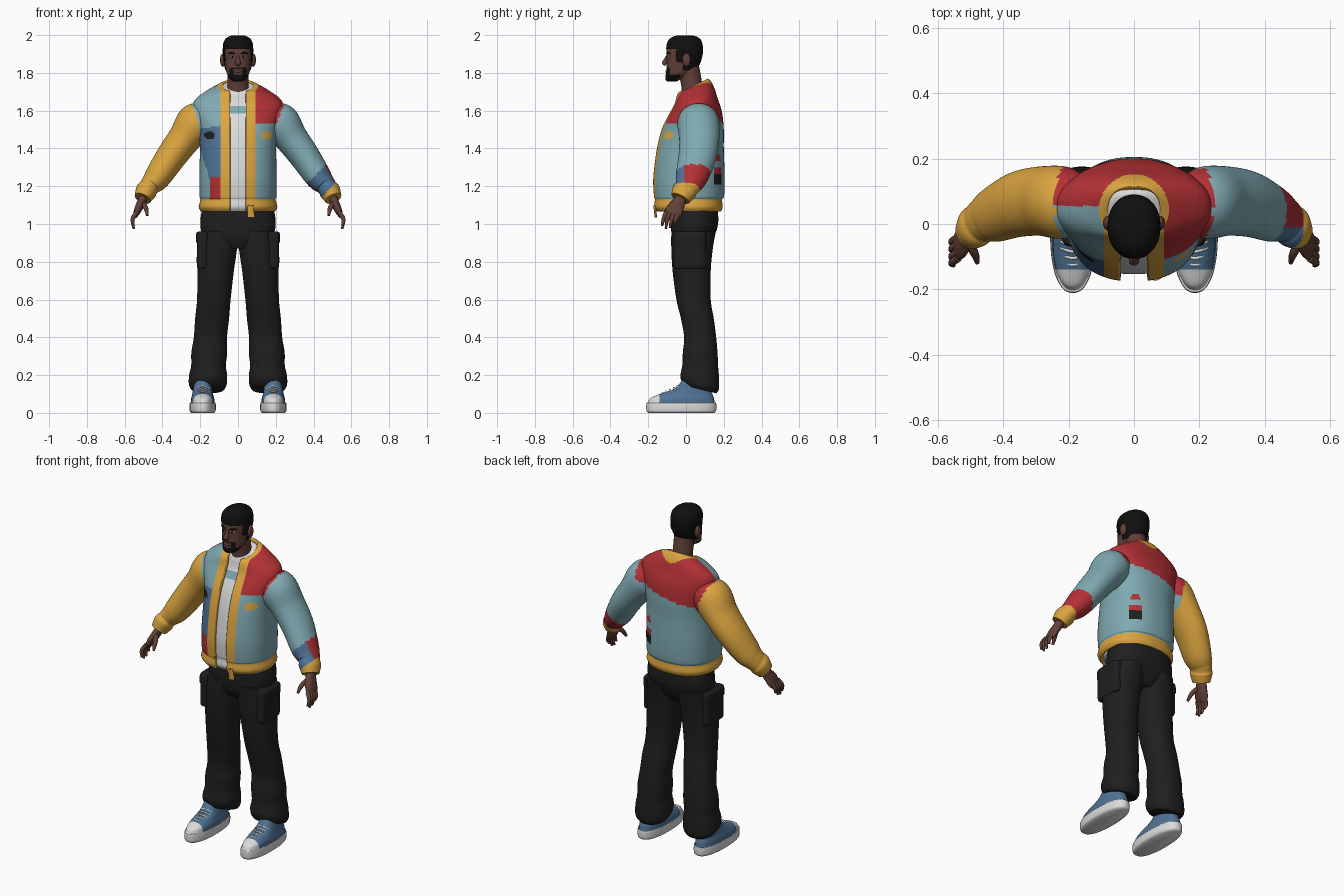
import bpy, bmesh
from math import sin, cos, pi, hypot, radians, copysign
from mathutils import Vector

old = bpy.data.objects.get("Cube")
if old:
    bpy.data.objects.remove(old)


def material(name, r, g, b):
    mat = bpy.data.materials.new(name)
    mat.use_nodes = True
    linear = [(c / 255) ** 2.2 for c in (r, g, b)] + [1]
    mat.diffuse_color = linear
    shader = next(n for n in mat.node_tree.nodes if n.type == "BSDF_PRINCIPLED")
    shader.inputs["Base Color"].default_value = linear
    shader.inputs["Roughness"].default_value = 0.8
    return mat


MATS = {
    "teal": material("teal cloth", 126, 168, 176),
    "yellow": material("yellow cloth", 218, 163, 66),
    "red": material("red cloth", 178, 52, 56),
    "blue": material("blue cloth", 80, 114, 148),
    "white": material("white cloth", 218, 218, 218),
    "black": material("black cloth", 36, 36, 36),
    "skin": material("brown skin", 98, 66, 58),
    "hair": material("dark hair", 24, 23, 23),
}


def smooth_keys(keys, steps):
    """Catmull-Rom interpolation of equal-length tuples."""
    out = []
    last = len(keys) - 1
    for i in range(last):
        a, b, c, d = (keys[max(0, min(last, j))] for j in (i - 1, i, i + 1, i + 2))
        for k in range(steps):
            t = k / steps
            out.append([q + t / 2 * (r - p + t * (2 * p - 5 * q + 4 * r - s + t * (3 * (q - r) + s - p)))
                        for p, q, r, s in zip(a, b, c, d)])
    return out + [list(keys[-1])]


def skin(name, frames, rule, segs, power=2.0, cuts=(), cap=True, thick=0):
    """Skin rings (centre, u, v); rule maps a face centre to a colour, or None to remove it."""
    bm = bmesh.new()
    rings = []
    for centre, u, v in frames:
        ring = []
        for i in range(segs):
            a = 2 * pi * (i + 0.5) / segs
            x = copysign(abs(cos(a)) ** (2 / power), cos(a))
            y = copysign(abs(sin(a)) ** (2 / power), sin(a))
            ring.append(bm.verts.new(centre + u * x + v * y))
        rings.append(ring)
    for low, high in zip(rings, rings[1:]):
        for i in range(segs):
            j = (i + 1) % segs
            bm.faces.new((low[i], low[j], high[j], high[i]))
    if cap:
        bm.faces.new(rings[0])
        bm.faces.new(rings[-1])
    bmesh.ops.recalc_face_normals(bm, faces=bm.faces)
    for axis, place in cuts:
        n = Vector([axis == k for k in "xyz"])
        bmesh.ops.bisect_plane(bm, geom=bm.verts[:] + bm.edges[:] + bm.faces[:],
                               plane_co=n * place, plane_no=n)
    names = list(MATS)
    used, removed = [], []
    for f in bm.faces:
        colour = rule(f.calc_center_median()) if callable(rule) else rule
        if colour is None:
            removed.append(f)
            continue
        if colour not in used:
            used.append(colour)
        f.material_index = used.index(colour)
    bmesh.ops.delete(bm, geom=removed, context="FACES")
    mesh = bpy.data.meshes.new(name)
    bm.to_mesh(mesh)
    bm.free()
    for colour in used:
        mesh.materials.append(MATS[colour])
    mesh.shade_smooth()
    mesh.set_sharp_from_angle(angle=radians(50))
    obj = bpy.data.objects.new(name, mesh)
    bpy.context.collection.objects.link(obj)
    if thick:
        mod = obj.modifiers.new("thickness", "SOLIDIFY")
        mod.thickness, mod.offset = thick, -1
    return obj


def loft(name, keys, rule, segs=48, steps=6, cx=0, **more):
    """Stack of level rings from keys (z, y, x radius, y radius[, tilt[, x]])."""
    keys = [tuple(k) + (0,) * (6 - len(k)) for k in keys]
    frames = [(Vector((cx + x, y, z)), Vector((rx, 0, 0)), Vector((0, ry, ry * tilt)))
              for z, y, rx, ry, tilt, x in smooth_keys(keys, steps)]
    return skin(name, frames, rule, segs, **more)


def tube(name, keys, rule, side=1, segs=16, steps=5, **more):
    """Tube through keys (x, y, z, radius[, y radius])."""
    keys = smooth_keys([k if len(k) > 4 else k + (k[3],) for k in keys], steps)
    pts = [Vector((k[0] * side, k[1], k[2])) for k in keys]
    frames = []
    for i, (p, k) in enumerate(zip(pts, keys)):
        t = (pts[min(i + 1, len(pts) - 1)] - pts[max(i - 1, 0)]).normalized()
        v = (Vector((0, 1, 0)) - t * t.y).normalized()
        frames.append((p, v.cross(t) * k[3], v * k[4]))
    return skin(name, frames, rule, segs, **more)


def ball(name, x, y, z, rx, ry, rz, rule, segs=20):
    return loft(name, [(z - rz * cos(pi * i / 10), y, rx * sin(pi * i / 10) + 1e-4,
                        ry * sin(pi * i / 10) + 1e-4) for i in range(11)], rule, segs, 1, cx=x)


# Jacket colour blocks
def sleeve_colour(p):
    along = abs(p.x) - p.z
    if p.x < 0 or along > -0.70:
        return "yellow"
    if along > -0.85:
        return "red" if p.y > -0.01 else "blue"
    return "teal"


def body_colour(p):
    x, y, z = p
    front = y < 0.02
    if z < 1.13 or (front and abs(x) < 0.092) or (z > 1.67 and hypot(x, y - 0.045) < 0.107):
        return "yellow"
    if front and hypot((abs(x) - 0.15) / 0.03, (z - 1.47) / 0.02) < 1:
        return "black" if x < 0 else "yellow"
    if y > 0.08 and 0.1 < x < 0.16:
        if 1.21 < z < 1.26:
            return "black"
        if 1.26 < z < 1.29 or hypot(x - 0.13, z - 1.35) < 0.022:
            return "red"
    if y > 0.055 or x > 0:
        return "red" if z > 1.52 + (0.2 * x if y > 0.055 else 0.01) else "teal"
    if front and x > -0.15 and 1.13 < z < 1.25:
        return "red"
    if front and z < 1.52 + 0.15 * (x + 0.1) and x > -0.2 + max(0, 1.4 - z) * 0.3:
        return "blue"
    return "teal"


def seam(z):
    return 0.205 + max(0, z - 1.53) * 0.35


def torso_rule(p):
    if p.y < 0.04 and abs(p.x) < 0.042:
        return None
    return sleeve_colour(p) if p.z > 1.5 and abs(p.x) > seam(p.z) else body_colour(p)


def arm_rule(p):
    return body_colour(p) if abs(p.x) < seam(p.z) else sleeve_colour(p)


# Jacket body and shirt
torso = [(1.065, .015, .195, .17), (1.09, .012, .208, .182), (1.13, .012, .199, .179),
         (1.15, .015, .204, .187), (1.25, .015, .205, .19), (1.4, .022, .202, .178),
         (1.5, .035, .21, .165), (1.58, .045, .23, .145, .1), (1.65, .052, .232, .115, .15),
         (1.70, .05, .17, .1, .2), (1.728, .045, .112, .085, .35), (1.735, .045, .08, .07, .5)]
loft("jacket_body", torso, torso_rule, segs=144, steps=9, power=2.3, cap=False, thick=.02,
     cuts=[("x", -.092), ("x", -.042), ("x", .042), ("x", .092), ("z", 1.13)])
shirt = [(k[0], k[1], k[2] - .024, k[3] - .022) + k[4:] for k in torso]
loft("shirt", shirt, lambda p: "teal" if 1.585 < p.z < 1.625 else "white", segs=64,
     power=2.3, cuts=[("z", 1.585), ("z", 1.625)])
tube("zip_end", [(.065, -.165, 1.1, .016, .008), (.07, -.16, 1.035, .02, .006)], "yellow")

# Trousers
loft("trouser_hips", [(.87, .03, .09, .08), (.92, .035, .175, .108), (1.0, .045, .2, .125),
                      (1.1, .045, .186, .122)], "black", power=2.3)

for side, word in ((1, "left"), (-1, "right")):
    # Sleeve and hand
    tube(word + "_sleeve", [(.15, .06, 1.585, .06, .08), (.215, .065, 1.54, .106, .11),
                            (.285, .07, 1.45, .088, .106), (.355, .06, 1.355, .08, .1),
                            (.425, .03, 1.25, .07, .086), (.462, .012, 1.207, .056, .07),
                            (.475, .002, 1.19, .052, .064), (.487, -.01, 1.172, .056, .066),
                            (.505, -.03, 1.135, .045, .052)],
         arm_rule, side, segs=72, steps=10)
    tube(word + "_palm", [(.495, -.02, 1.16, .022, .028), (.51, -.035, 1.12, .023, .034),
                          (.53, -.06, 1.075, .02, .046), (.543, -.073, 1.045, .012, .04)],
         "skin", side, segs=24)
    for label, y, low in (("index", -.105, .99), ("middle", -.085, .975),
                          ("ring", -.062, .98), ("little", -.04, 1.0)):
        tube(f"{word}_{label}_finger", [(.538, y, 1.06, .012), (.558, y - .014, 1.025, .011),
                                        (.552, y - .022, low, .006)], "skin", side, segs=12)
    tube(word + "_thumb", [(.51, -.05, 1.115, .014), (.488, -.09, 1.085, .013),
                           (.48, -.118, 1.045, .007)], "skin", side, segs=12)

    # Trouser leg with gathered hem, and cargo pocket
    leg = [(.125, .075, .086, .086, -.25, .16), (.15, .075, .1, .1, -.2, .16),
           (.2, .072, .101, .102, 0, .158), (.25, .075, .092, .095, 0, .156),
           (.32, .075, .095, .092, 0, .152), (.4, .075, .088, .085, 0, .146),
           (.5, .06, .09, .087, 0, .137), (.6, .04, .089, .091, 0, .128),
           (.75, .03, .096, .101, 0, .118), (.87, .032, .102, .11, 0, .107),
           (.96, .04, .098, .118, 0, .1)]
    loft(word + "_trouser_leg", [k[:5] + (k[5] * side,) for k in leg], "black", power=2.2)
    loft(word + "_cargo_pocket", [(.765, .02, .02, .07), (.78, .02, .03, .085),
                                  (.9, .02, .03, .085), (.905, .02, .035, .088),
                                  (.95, .02, .033, .086), (.96, .02, .02, .075)],
         "black", segs=32, cx=.188 * side, power=4)

    # Shoe with sole, toe cap and laces
    foot = .187 * side
    loft(word + "_shoe", [(0, -.025, .06, .175), (.012, -.025, .069, .185), (.05, -.025, .069, .185),
                          (.056, -.025, .063, .177), (.078, -.02, .061, .168), (.1, .0, .055, .14),
                          (.13, .035, .05, .095), (.18, .055, .045, .07)],
         lambda p: "white" if p.z < .054 or p.y < -.14 else "blue", cx=foot, power=2.3,
         cuts=[("z", .054), ("y", -.14)])
    for i in range(5):
        y, z = -.125 + .02 * i, .098 + .0095 * i
        tube(f"{word}_lace_{i + 1}", [(foot - .036, y + .012, z - .008, .005), (foot, y, z + .006, .005),
                                      (foot + .036, y + .012, z - .008, .005)], "white", segs=8)


# Head, with beard painted on the jaw
def face_rule(p):
    x, y, z = abs(p.x), p.y, p.z
    if z < 1.79 and y < -.03 and not (z < 1.775 and y > -.045):
        return "hair"
    if y < -.06 and (.022 < x < .045 and z < 1.825 or x < .04 and 1.82 < z < 1.83):
        return "hair"
    return "skin"


def hair_rule(p):
    edge = 1.925 if p.y < -.05 else 1.86 if p.y < -.015 else 1.815
    return "hair" if p.z > edge else None


head = [(1.755, -.075, .022, .025), (1.765, -.068, .04, .04), (1.785, -.05, .054, .058),
        (1.81, -.03, .063, .075), (1.84, -.018, .069, .084), (1.875, -.012, .073, .09),
        (1.91, -.01, .076, .093), (1.95, -.009, .073, .089), (1.975, -.008, .06, .075),
        (1.99, -.008, .035, .045), (1.993, -.008, .002, .002)]
loft("head", head, face_rule, segs=80, steps=8, power=2.15)
loft("hair", [(z + .006, y + .002, rx + .005, ry + .005) for z, y, rx, ry in head],
     hair_rule, segs=80, steps=8, power=2.15, thick=.012)
tube("neck", [(0, .04, 1.65, .062), (0, .03, 1.74, .056), (0, .012, 1.83, .058)], "skin", segs=32)
tube("nose", [(0, -.094, 1.9, .006), (0, -.106, 1.873, .009), (0, -.113, 1.853, .016, .014),
              (0, -.106, 1.842, .012, .008)], "skin")
ball("mouth", 0, -.1, 1.808, .021, .009, .008, "skin")
for side, word in ((1, "left"), (-1, "right")):
    ball(word + "_ear", .08 * side, .003, 1.868, .015, .022, .036, "skin")
    ball(word + "_eye", .03 * side, -.091, 1.884, .013, .008, .005, "white")
    ball(word + "_pupil", .03 * side, -.096, 1.884, .005, .005, .005, "hair", 12)
    tube(word + "_eyebrow", [(.015, -.101, 1.9, .004), (.034, -.096, 1.907, .004),
                             (.052, -.081, 1.902, .003)], "hair", side, segs=8)
